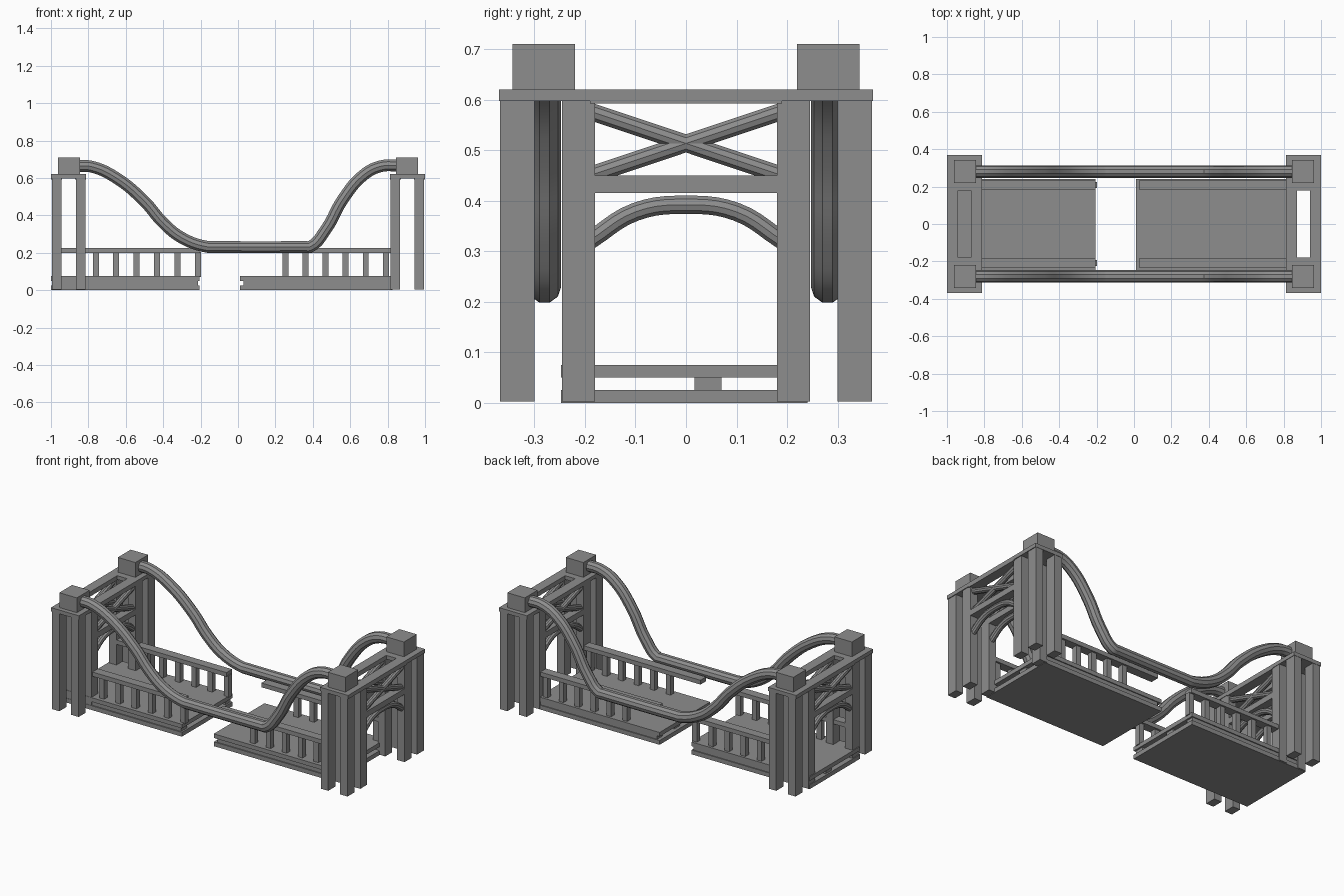
import bpy
from mathutils import Vector

cube = bpy.data.objects.get("Cube")
if cube:
    bpy.data.objects.remove(cube, do_unlink=True)

grey = bpy.data.materials.new("mid grey")
grey.use_nodes = True
COLOR = (0.27, 0.27, 0.27, 1)
grey.diffuse_color = COLOR
grey.node_tree.nodes["Principled BSDF"].inputs["Base Color"].default_value = COLOR


def box(name, x, y, z):
    """Box from (low, high) ranges on each axis."""
    verts = [(a, b, c) for a in x for b in y for c in z]
    faces = [(0, 1, 3, 2), (4, 6, 7, 5), (0, 4, 5, 1),
             (2, 3, 7, 6), (0, 2, 6, 4), (1, 5, 7, 3)]
    mesh = bpy.data.meshes.new(name)
    mesh.from_pydata(verts, [], faces)
    mesh.materials.append(grey)
    obj = bpy.data.objects.new(name, mesh)
    bpy.context.collection.objects.link(obj)
    return obj


def tube(name, points, radius, smooth=True):
    """Round tube swept along a path."""
    curve = bpy.data.curves.new(name, "CURVE")
    curve.dimensions = "3D"
    curve.bevel_depth = radius
    curve.bevel_resolution = 3
    curve.use_fill_caps = True
    curve.resolution_u = 5
    spline = curve.splines.new("BEZIER" if smooth else "POLY")
    pts = spline.bezier_points if smooth else spline.points
    pts.add(len(points) - 1)
    for p, co in zip(pts, points):
        if smooth:
            p.co = co
            p.handle_left_type = p.handle_right_type = "AUTO"
        else:
            p.co = (*co, 1)
    curve.materials.append(grey)
    obj = bpy.data.objects.new(name, curve)
    bpy.context.collection.objects.link(obj)
    bpy.ops.object.select_all(action="DESELECT")
    obj.select_set(True)
    bpy.context.view_layer.objects.active = obj
    bpy.ops.object.convert(target="MESH")
    bpy.ops.object.shade_smooth_by_angle()
    return bpy.context.object


def span(a, b):
    return (min(a, b), max(a, b))


# Towers: legs, cap plate, cable blocks and bracing
for side, sx in (("right", -1), ("left", 1)):
    for row, inner, outer in (("outer", 0.945, 0.995), ("inner", 0.815, 0.865)):
        xs = span(sx * inner, sx * outer)
        xc = sx * (inner + outer) / 2
        for sy in (-1, 1):
            for lo, hi in ((0.18, 0.245), (0.3, 0.368)):
                box(f"{side}_{row}_leg", xs, span(sy * lo, sy * hi), (0.003, 0.6))
        box(f"{side}_{row}_crossbeam", xs, (-0.19, 0.19), (0.415, 0.45))
        edge = (0.94, 1.0) if row == "outer" else (0.812, 0.872)
        box(f"{side}_{row}_top_beam", span(sx * edge[0], sx * edge[1]),
            (-0.19, 0.19), (0.592, 0.62))
        for sy in (-1, 1):
            tube(f"{side}_{row}_diagonal_brace",
                 [(xc, -0.19 * sy, 0.45), (xc, 0.19 * sy, 0.577)], 0.018, False)
        tube(f"{side}_{row}_arch",
             [(xc, -0.19, 0.322), (xc, -0.1, 0.378), (xc, 0, 0.392),
              (xc, 0.1, 0.378), (xc, 0.19, 0.322)], 0.019)
    for sy in (-1, 1):
        box(f"{side}_cap_plate", span(sx * 0.812, sx), span(sy * 0.18, sy * 0.37),
            (0.597, 0.62))
        box(f"{side}_cable_block", span(sx * 0.845, sx * 0.963),
            span(sy * 0.22, sy * 0.343), (0.62, 0.71))

# Hollow deck halves with railings
right_posts = [-0.76 + 0.109 * i for i in range(6)]
left_posts = [0.255 + 0.107 * i for i in range(6)]
for side, x0, x1, web, rail, posts in (
        ("right", -1.0, -0.205, (-0.99, -0.215), (-0.95, -0.205), right_posts),
        ("left", 0.01, 0.825, (0.03, 0.815), (0.03, 0.82), left_posts)):
    box(f"{side}_deck_bottom", (x0, x1), (-0.247, 0.24), (0, 0.026))
    box(f"{side}_deck_top", (x0, x1), (-0.247, 0.24), (0.05, 0.075))
    for lo, hi in ((-0.24, -0.185), (0.017, 0.07), (0.185, 0.234)):
        box(f"{side}_deck_web", web, (lo, hi), (0.02, 0.055))
    for sy in (-1, 1):
        box(f"{side}_handrail", rail, span(sy * 0.182, sy * 0.236), (0.2, 0.226))
        for x in posts:
            box(f"{side}_rail_post", (x - 0.016, x + 0.016),
                span(sy * 0.193, sy * 0.225), (0.07, 0.205))

# Hanging main cables
profile = [(-0.86, 0.665), (-0.78, 0.66), (-0.65, 0.6), (-0.5, 0.475),
           (-0.4, 0.36), (-0.3, 0.28), (-0.165, 0.232), (0.385, 0.232),
           (0.47, 0.325), (0.56, 0.485), (0.67, 0.615), (0.76, 0.662), (0.86, 0.667)]
for name, y in (("front_cable", -0.28), ("back_cable", 0.28)):
    # Ease the two bends, keep the low run level
    path = [Vector((x, y, z)) for x, z in profile]
    low = 6
    path[low + 1:low + 1] = [Vector((-0.13, y, 0.231)), Vector((0.36, y, 0.231))]
    tube(name, path, 0.033)
